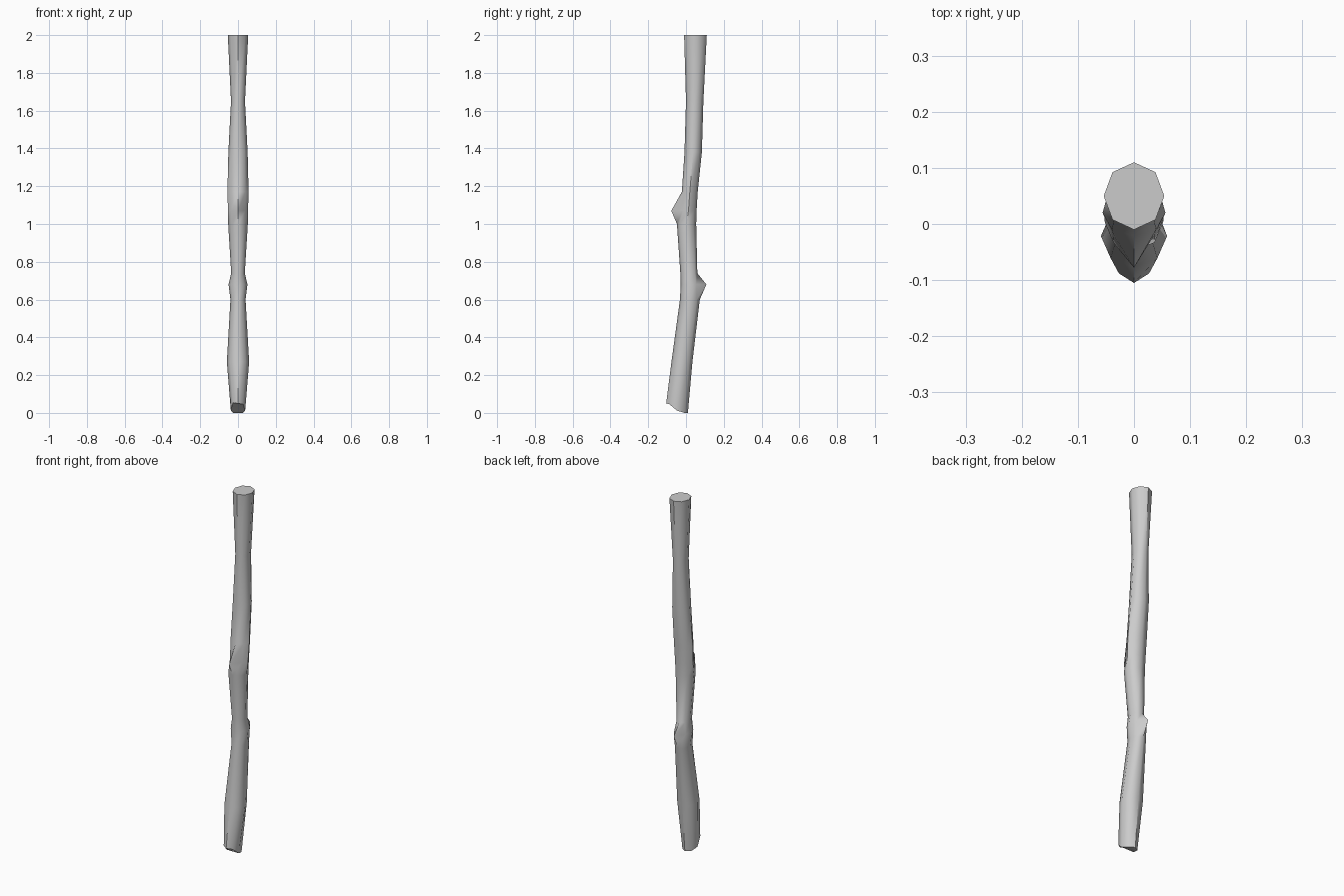
import bpy, bmesh, math

cube = bpy.data.objects.get("Cube")
if cube:
    bpy.data.objects.remove(cube, do_unlink=True)

grey = bpy.data.materials.new("plain grey")
grey.use_nodes = True
colour = (0.6, 0.6, 0.6, 1)
grey.diffuse_color = colour
bsdf = grey.node_tree.nodes["Principled BSDF"]
bsdf.inputs["Base Color"].default_value = colour
bsdf.inputs["Roughness"].default_value = 0.8

# Stick rings: height, front y, back y, half width, knot (front -1, back 1)
rings = [
    (0.00, -0.105, 0.01, 0.038, 0),
    (0.27, -0.077, 0.034, 0.059, 0),
    (0.60, -0.032, 0.073, 0.040, 0),
    (0.68, -0.028, 0.108, 0.050, 1),
    (0.74, -0.030, 0.060, 0.036, 0),
    (1.00, -0.048, 0.054, 0.052, 0),
    (1.07, -0.078, 0.056, 0.053, -1),
    (1.17, -0.022, 0.062, 0.056, 0),
    (1.38, -0.008, 0.084, 0.051, 0),
    (1.65, 0.000, 0.092, 0.037, 0),
    (2.00, -0.010, 0.110, 0.054, 0),
]
SIDES = 8

bm = bmesh.new()
loops = []
for z, front, back, half, knot in rings:
    # Knots pull only the middle corner outwards
    f = -0.030 if knot < 0 else front
    b = 0.068 if knot > 0 else back
    loop = []
    for i in range(SIDES):
        a = math.tau * i / SIDES
        x = half * math.sin(a)
        y = (f + b) / 2 - (b - f) / 2 * math.cos(a)
        if knot < 0 and i == 0:
            y = front
        if knot > 0 and i == SIDES // 2:
            y = back
        loop.append(bm.verts.new((x, y, z)))
    loops.append(loop)

for low, high in zip(loops, loops[1:]):
    for i in range(SIDES):
        j = (i + 1) % SIDES
        bm.faces.new((low[i], low[j], high[j], high[i]))
bm.faces.new(loops[-1])
bm.faces.new(reversed(loops[0]))

# Broken lower end: the front corners are chipped upwards
for v in loops[0]:
    if v.co.y < -0.08:
        v.co.z = 0.05 - 0.15 * v.co.x
    elif v.co.y < -0.03:
        v.co.z = 0.012

bmesh.ops.triangulate(bm, faces=[f for f in bm.faces if f.calc_center_median().z < 0.04])
bmesh.ops.recalc_face_normals(bm, faces=bm.faces)
mesh = bpy.data.meshes.new("stick")
bm.to_mesh(mesh)
bm.free()
mesh.materials.append(grey)

stick = bpy.data.objects.new("stick", mesh)
bpy.context.collection.objects.link(stick)
bpy.context.view_layer.objects.active = stick
stick.select_set(True)
bpy.ops.object.shade_smooth_by_angle(angle=math.radians(50))
